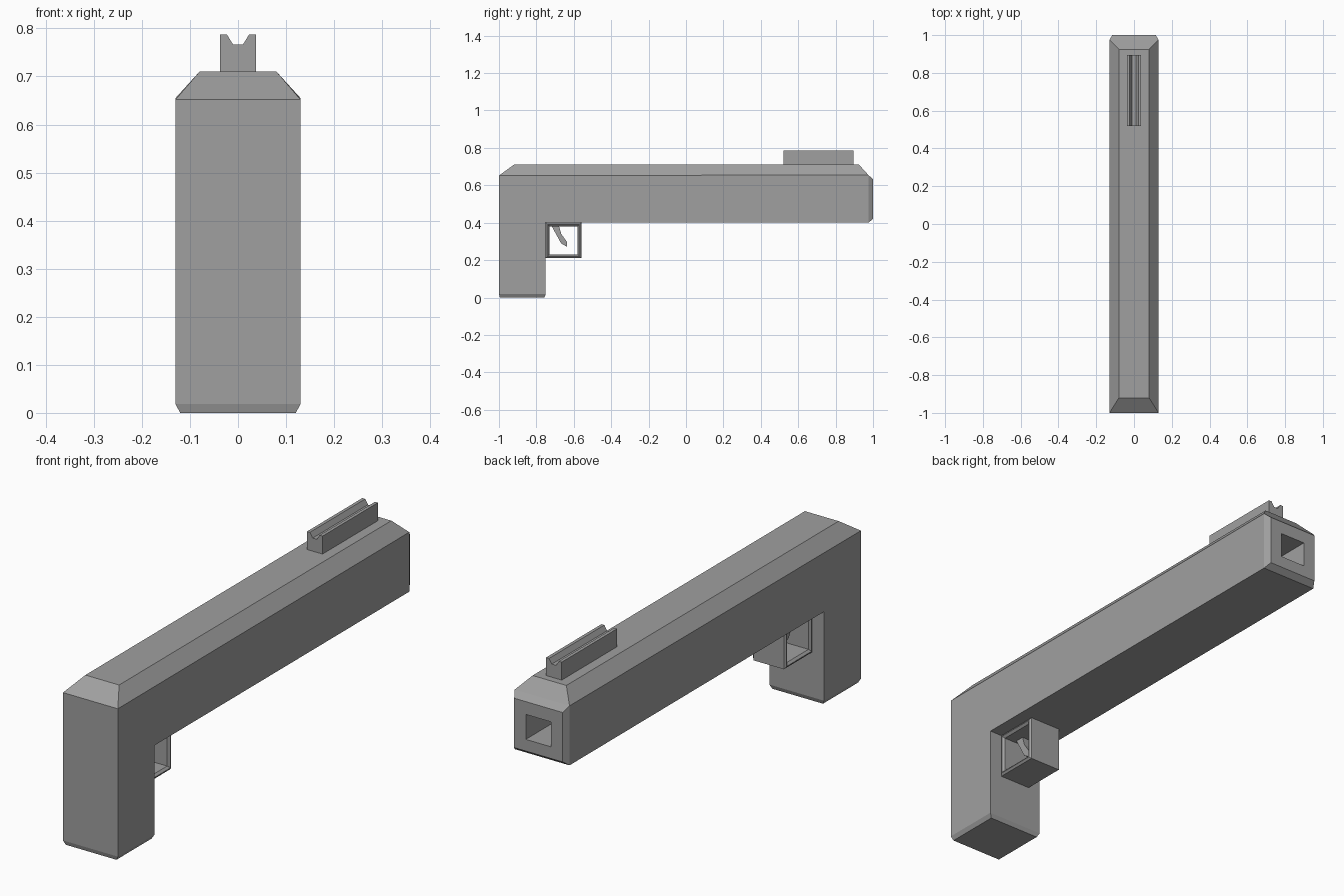
import bpy, bmesh
from mathutils import Vector

if "Cube" in bpy.data.objects:
    bpy.data.objects.remove(bpy.data.objects["Cube"])

# Dark grey finish shared by all parts
grey = bpy.data.materials.new("dark_grey")
grey.diffuse_color = (.35, .35, .35, 1)
grey.use_nodes = True
grey.node_tree.nodes["Principled BSDF"].inputs["Base Color"].default_value = grey.diffuse_color


def finish(bm, name):
    bmesh.ops.recalc_face_normals(bm, faces=bm.faces)
    mesh = bpy.data.meshes.new(name)
    bm.to_mesh(mesh)
    bm.free()
    mesh.materials.append(grey)
    obj = bpy.data.objects.new(name, mesh)
    bpy.context.collection.objects.link(obj)
    return obj


def prism(points, direction):
    """Extrude a flat outline along a direction."""
    bm = bmesh.new()
    face = bm.faces.new([bm.verts.new(p) for p in points])
    ext = bmesh.ops.extrude_face_region(bm, geom=[face], use_keep_orig=True)
    verts = [g for g in ext["geom"] if isinstance(g, bmesh.types.BMVert)]
    bmesh.ops.translate(bm, verts=verts, vec=direction)
    bmesh.ops.recalc_face_normals(bm, faces=bm.faces)
    return bm


def cap(bm, face, lo, hi):
    """Extrude a rectangular face and fit its end into the box lo..hi."""
    mid = face.calc_center_median()
    new = bmesh.ops.extrude_discrete_faces(bm, faces=[face])["faces"][0]
    for v in new.verts:
        v.co = Vector([lo[i] if v.co[i] < mid[i] - 1e-5 else hi[i] for i in range(3)])
    return new


def facing(bm, axis, value):
    return next(f for f in bm.faces
                if all(abs(v.co[axis] - value) < 1e-4 for v in f.verts))


# Body: L-shaped grip and barrel with chamfered ends
W = 0.13
outline = [(-1, .018), (-.75, .018), (-.75, .4), (.975, .4), (.975, .655), (-1, .652)]
bm = prism([(-W, y, z) for y, z in outline], (2 * W, 0, 0))
top = max(bm.faces, key=lambda f: f.calc_center_median().z)
cap(bm, top, (-.08, -.92, .71), (.08, .925, .71))
cap(bm, facing(bm, 2, .018), (-.12, -.995, 0), (.12, -.757, 0))
muzzle = cap(bm, facing(bm, 1, .975), (-.115, 1, .42), (.115, 1, .632))
# Square bore
rim = cap(bm, muzzle, (-.06, 1, .47), (.06, 1, .577))
cap(bm, rim, (-.06, .6, .47), (.06, .6, .577))
finish(bm, "body")

# Sight rail with a notch along its top
half = [(.037, .71), (.037, .787), (.023, .787), (.01, .766)]
rail = half + [(-x, z) for x, z in reversed(half)]
finish(prism([(x, .52, z) for x, z in rail], (0, .375, 0)), "sight_rail")

# Trigger guard: square frame with chamfered rims
bm = bmesh.new()
section = [(-.072, .095), (.072, .095), (.079, .087), (.079, .084),
           (.07, .075), (-.07, .075), (-.079, .084), (-.079, .087)]
rings = [[bm.verts.new((x, -.655 + r * sy, .305 + r * sz)) for x, r in section]
         for sy, sz in ((-1, -1), (1, -1), (1, 1), (-1, 1))]
n = len(section)
for a in range(4):
    p, q = rings[a], rings[(a + 1) % 4]
    for i in range(n):
        j = (i + 1) % n
        bm.faces.new((p[i], p[j], q[j], q[i]))
finish(bm, "trigger_guard")

# Trigger: curved lever
lever = [(-.72, .385), (-.68, .385), (-.667, .34), (-.635, .295),
         (-.635, .27), (-.668, .29), (-.69, .33)]
finish(prism([(-.02, y, z) for y, z in lever], (.04, 0, 0)), "trigger")
